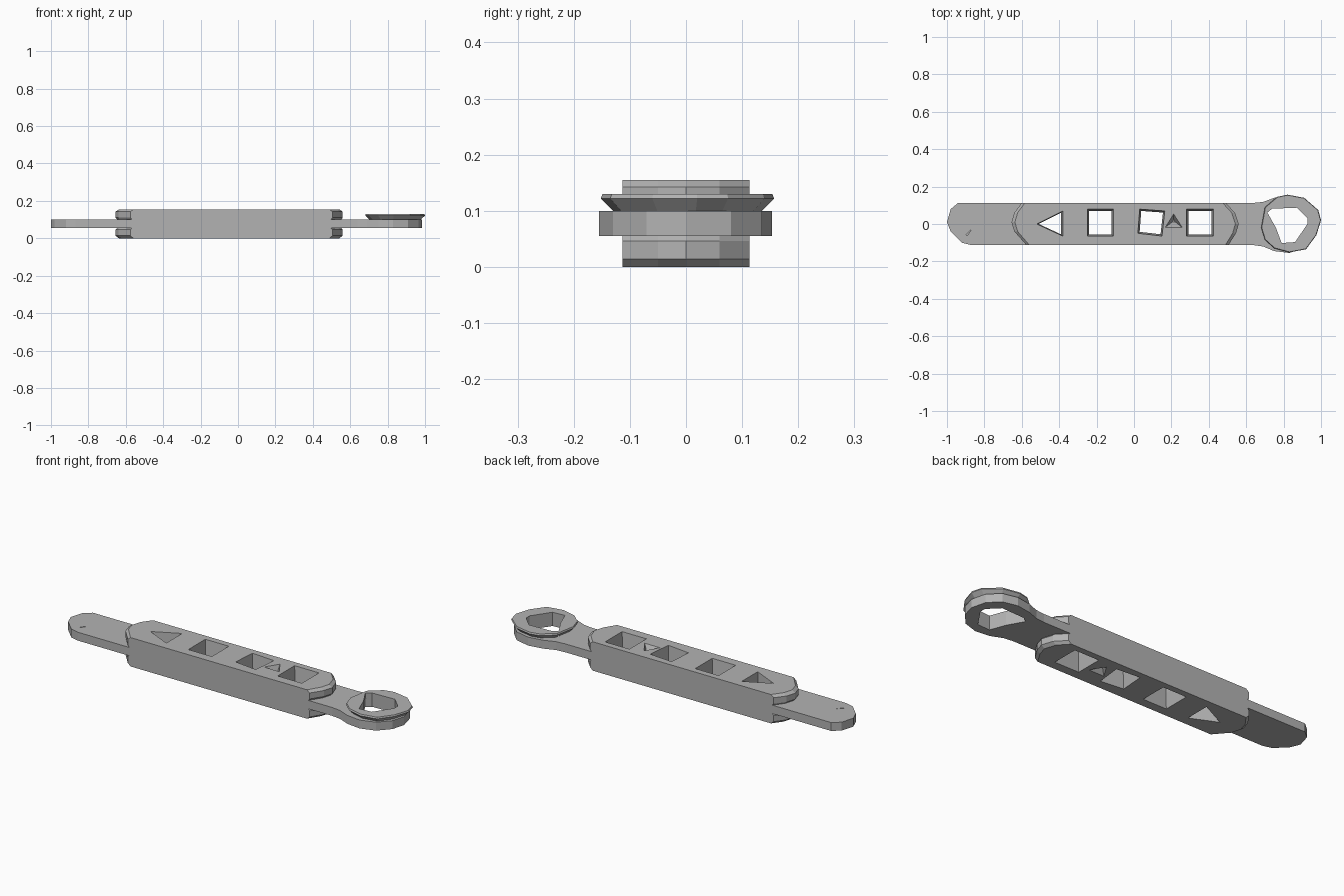
import bpy, bmesh

cube = bpy.data.objects.get("Cube")
if cube:
    bpy.data.objects.remove(cube)

grey = bpy.data.materials.new("plain grey")
grey.use_nodes = True
colour = (0.45, 0.45, 0.45, 1)
grey.diffuse_color = colour
grey.node_tree.nodes["Principled BSDF"].inputs["Base Color"].default_value = colour


def loft(name, outline, levels):
    """Stack scaled copies of an outline; each level is (z, x scale, y scale)."""
    cx = (min(p[0] for p in outline) + max(p[0] for p in outline)) / 2
    cy = (min(p[1] for p in outline) + max(p[1] for p in outline)) / 2
    bm = bmesh.new()
    rings = [[bm.verts.new((cx + (x - cx) * sx, cy + (y - cy) * sy, z))
              for x, y in outline] for z, sx, sy in levels]
    n = len(outline)
    for low, high in zip(rings, rings[1:]):
        for i in range(n):
            j = (i + 1) % n
            bm.faces.new((low[i], low[j], high[j], high[i]))
    bm.faces.new(rings[0])
    bm.faces.new(rings[-1])
    bmesh.ops.recalc_face_normals(bm, faces=bm.faces)
    mesh = bpy.data.meshes.new(name)
    bm.to_mesh(mesh)
    bm.free()
    mesh.materials.append(grey)
    obj = bpy.data.objects.new(name, mesh)
    bpy.context.collection.objects.link(obj)
    return obj


def cut(obj, cutters):
    for c in cutters:
        c.hide_render = True
        mod = obj.modifiers.new("cut", 'BOOLEAN')
        mod.operation = 'DIFFERENCE'
        mod.solver = 'EXACT'
        mod.object = c
        bpy.context.view_layer.objects.active = obj
        bpy.ops.object.modifier_apply(modifier=mod.name)


def box(x0, x1, y0, y1):
    return [(x0, y0), (x1, y0), (x1, y1), (x0, y1)]


# Flat bar with a rounded tip and a wide eye at the other end
W = 0.113
eye = [(0.64, -W), (0.69, -0.12), (0.75, -0.145), (0.83, -0.155), (0.91, -0.13),
       (0.965, -0.07), (0.985, 0), (0.965, 0.08), (0.91, 0.135), (0.83, 0.153),
       (0.75, 0.14), (0.69, 0.118), (0.64, W)]
tip = [(-0.94, W), (-0.98, 0.08), (-1, 0.01), (-0.98, -0.04), (-0.92, -0.1), (-0.87, -W)]
bar = loft("bar", tip + eye, [(0.055, 1, 1), (0.1, 1, 1)])

# Upper and lower grip plates with bevelled ends
grip = [(-0.655, 0.01), (-0.64, -0.04), (-0.575, -W), (0.505, -W), (0.545, -0.05),
        (0.56, 0), (0.54, 0.06), (0.49, W), (-0.6, W), (-0.64, 0.06)]
upper = loft("upper_grip", grip, [(0.1, 0.985, 1), (0.11, 1, 1), (0.142, 1, 1), (0.155, 0.97, 1)])
lower = loft("lower_grip", grip, [(0, 0.97, 1), (0.014, 1, 1), (0.046, 1, 1), (0.055, 0.985, 1)])

# Windows through the grip, narrowing towards the middle
windows = [[(-0.52, 0), (-0.38, -0.065), (-0.38, 0.07)],
           box(-0.25, -0.11, -0.065, 0.08),
           [(0.02, -0.05), (0.15, -0.065), (0.165, 0.07), (0.03, 0.08)],
           box(0.28, 0.425, -0.065, 0.08)]
cutters = [loft("window_cutter", w, [(-0.02, 1.03, 1.03), (0.0775, 0.86, 0.86), (0.175, 1.03, 1.03)])
           for w in windows]

# Shallow triangular pockets on both sides
pocket = [(0.165, -0.02), (0.26, -0.02), (0.212, 0.055)]
top_pocket = loft("pocket_cutter", pocket, [(0.11, 0.15, 0.15), (0.16, 1.05, 1.05)])
base_pocket = loft("pocket_cutter", pocket, [(-0.005, 1.05, 1.05), (0.045, 0.15, 0.15)])

# Openings in the eye, and a nick near the tip
eye_hole = loft("eye_cutter", [(0.715, 0.06), (0.76, -0.02), (0.79, -0.1), (0.86, -0.095),
                               (0.925, 0), (0.925, 0.03), (0.87, 0.085), (0.74, 0.08)],
                [(0, 1.06, 1.06), (0.2, 1.0, 1.0)])
nick = loft("nick_cutter", [(-0.9, -0.06), (-0.89, -0.06), (-0.87, -0.03)],
            [(0.085, 1, 1), (0.12, 1, 1)])

# Faceted collar on the eye, flaring upwards
rim = [(0.68, -0.02), (0.7, -0.085), (0.75, -0.13), (0.83, -0.152), (0.92, -0.135),
       (0.975, -0.06), (1, 0.02), (0.985, 0.075), (0.91, 0.14), (0.82, 0.157),
       (0.765, 0.145), (0.7, 0.09)]
collar = loft("eye_collar", rim, [(0.1, 0.86, 0.86), (0.122, 1, 1), (0.13, 0.98, 0.98)])

cut(bar, cutters + [eye_hole, nick])
cut(upper, cutters + [top_pocket])
cut(lower, cutters + [base_pocket])
cut(collar, [eye_hole])
for c in cutters + [top_pocket, base_pocket, eye_hole, nick]:
    bpy.data.objects.remove(c)
